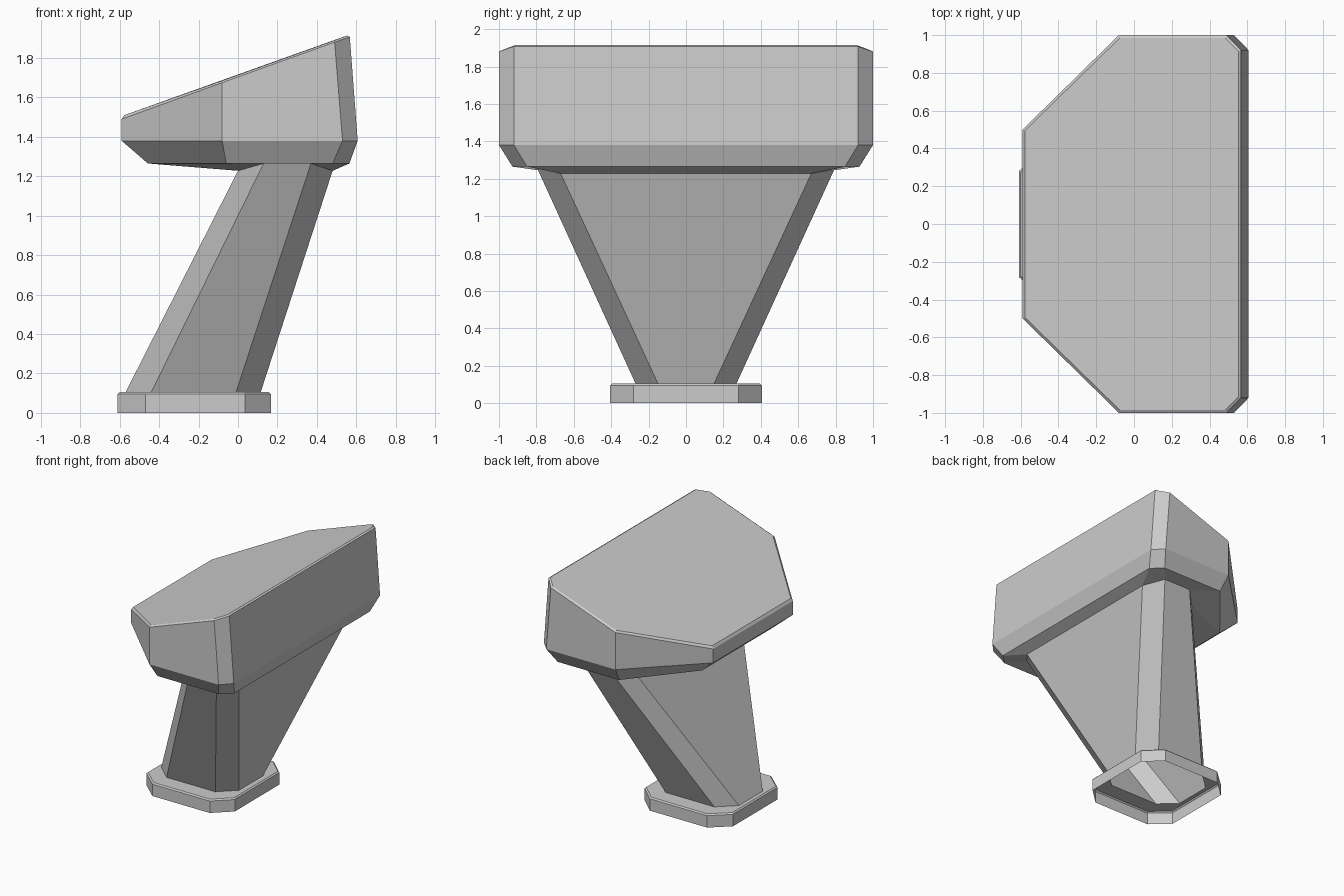
import bpy
import bmesh

cube = bpy.data.objects.get("Cube")
if cube:
    bpy.data.objects.remove(cube, do_unlink=True)

grey = bpy.data.materials.new("light_grey")
grey.use_nodes = True
colour = (0.6, 0.6, 0.6, 1)
grey.diffuse_color = colour
grey.node_tree.nodes["Principled BSDF"].inputs["Base Color"].default_value = colour


def ring(half):
    """Mirror half of an eight-sided outline (back to front in x) across y = 0."""
    return half + [(x, -y, z) for x, y, z in reversed(half)]


def skin(name, halves, cap=False):
    """Bridge a stack of eight-sided rings into one flat-faced shell."""
    bm = bmesh.new()
    rings = [[bm.verts.new(p) for p in ring(h)] for h in halves]
    for low, high in zip(rings, rings[1:]):
        for i in range(len(low)):
            j = (i + 1) % len(low)
            bm.faces.new((low[j], low[i], high[i], high[j]))
    if cap:
        bm.faces.new(list(reversed(rings[-1])))
    bm.normal_update()
    mesh = bpy.data.meshes.new(name)
    bm.to_mesh(mesh)
    bm.free()
    mesh.materials.append(grey)
    obj = bpy.data.objects.new(name, mesh)
    bpy.context.collection.objects.link(obj)
    return obj


def level(z, *points):
    return [(x, y, z) for x, y in points]


# Rings shared by neighbouring parts
foot = level(0.105, (-0.57, 0.15), (-0.44, 0.27), (-0.01, 0.27), (0.115, 0.15))
neck = [(0, 0.67, 1.228), (0.13, 0.8, 1.265), (0.37, 0.8, 1.265), (0.48, 0.67, 1.228)]

# Base: hollow plinth with a thin bevel, open below
plinth = [(-0.61, 0.28), (-0.47, 0.405), (0.035, 0.405), (0.168, 0.28)]
plinth_top = [(-0.6, 0.275), (-0.465, 0.395), (0.03, 0.395), (0.158, 0.275)]
skin("base", [level(0, *plinth), level(0.095, *plinth), level(0.105, *plinth_top), foot])

# Column: flares and leans up to the head
skin("column", [foot, neck])

# Head: chamfered underside, upright sides, sloping bevelled top
skin("head", [
    neck,
    level(1.265, (-0.457, 0.45), (-0.06, 0.928), (0.48, 0.928), (0.565, 0.85)),
    level(1.38, (-0.59, 0.5), (-0.08, 1), (0.53, 1), (0.607, 0.92)),
    [(-0.59, 0.5, 1.49), (-0.08, 1, 1.675), (0.49, 1, 1.88), (0.567, 0.92, 1.907)],
    [(-0.577, 0.495, 1.51), (-0.075, 0.985, 1.687), (0.483, 0.985, 1.887), (0.553, 0.915, 1.914)],
], cap=True)
